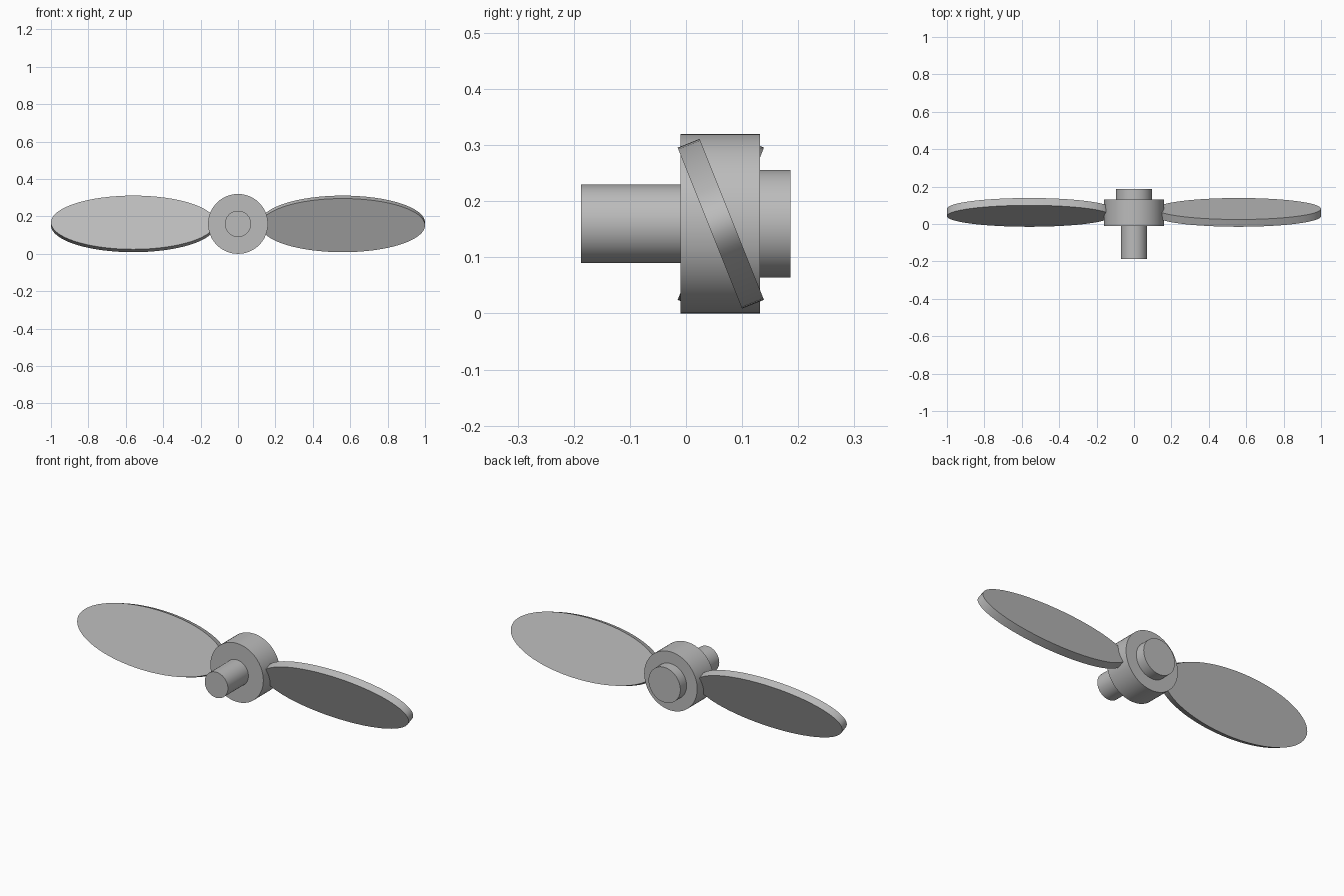
import bpy
import math
from mathutils import Matrix, Vector

cube = bpy.data.objects.get("Cube")
if cube:
    bpy.data.objects.remove(cube, do_unlink=True)

AXIS_Z = 0.16

grey = bpy.data.materials.new("plain grey")
grey.use_nodes = True
color = (0.5, 0.5, 0.5, 1)
grey.diffuse_color = color
grey.node_tree.nodes["Principled BSDF"].inputs["Base Color"].default_value = color


def disc(name, radius, y0, y1):
    """Round solid along the y axis between y0 and y1."""
    bpy.ops.mesh.primitive_cylinder_add(
        vertices=64, radius=radius, depth=y1 - y0,
        location=(0, (y0 + y1) / 2, AXIS_Z), rotation=(math.pi / 2, 0, 0))
    return finish(name)


def finish(name):
    obj = bpy.context.object
    obj.name = name
    obj.data.materials.append(grey)
    bpy.ops.object.shade_smooth_by_angle(angle=math.radians(30))
    return obj


# Hub with drive shaft in front and boss behind
disc("hub", 0.16, -0.01, 0.132)
disc("drive_shaft", 0.07, -0.187, 0.0)
disc("rear_boss", 0.096, 0.12, 0.186)

# Elliptical blades, pitched in opposite directions
for name, side in (("left_blade", 1), ("right_blade", -1)):
    bpy.ops.mesh.primitive_cylinder_add(vertices=64, radius=1, depth=1)
    shape = Matrix.Diagonal((0.44, 0.1545, 0.042, 1))
    pitch = Matrix.Rotation(math.radians(90 + side * 21.8), 4, "X")
    place = Matrix.Translation(Vector((side * 0.56, 0.062, AXIS_Z)))
    bpy.context.object.data.transform(place @ pitch @ shape)
    finish(name)
